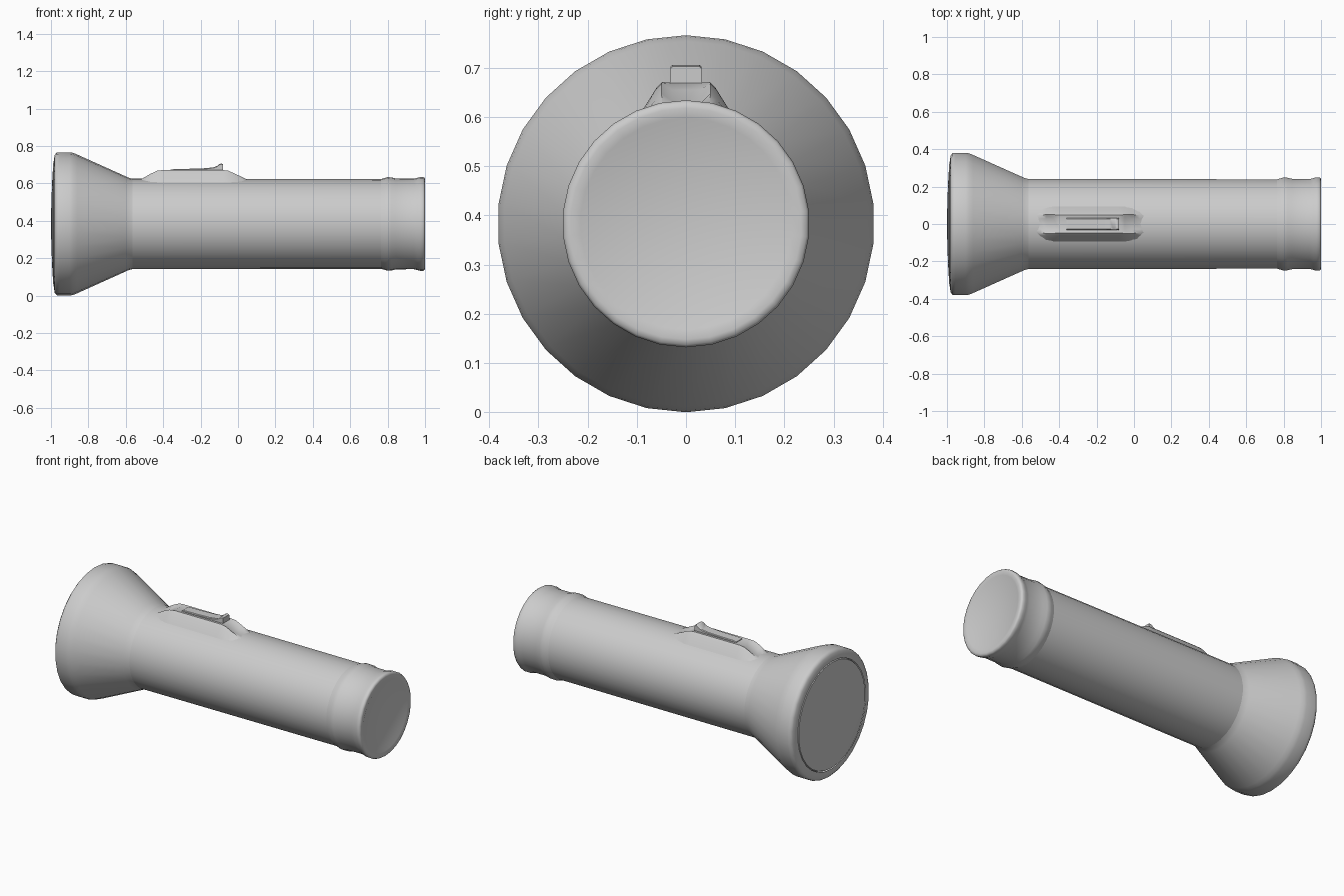
import bpy, bmesh, math

if "Cube" in bpy.data.objects:
    bpy.data.objects.remove(bpy.data.objects["Cube"])

AXIS_Z = 0.383
SIDES = 30


def finish(name, bm, angle=35):
    bmesh.ops.remove_doubles(bm, verts=bm.verts, dist=1e-5)
    bmesh.ops.recalc_face_normals(bm, faces=bm.faces)
    mesh = bpy.data.meshes.new(name)
    bm.to_mesh(mesh)
    bm.free()
    obj = bpy.data.objects.new(name, mesh)
    bpy.context.collection.objects.link(obj)
    bpy.context.view_layer.objects.active = obj
    bpy.ops.object.select_all(action='DESELECT')
    obj.select_set(True)
    bpy.ops.object.shade_smooth_by_angle(angle=math.radians(angle))
    return obj


def lathe(name, profile, angle=35):
    """Spin (x, radius) points around the torch axis."""
    bm = bmesh.new()
    rings = []
    for x, r in profile:
        ring = []
        for i in range(SIDES):
            a = 2 * math.pi * i / SIDES
            ring.append(bm.verts.new((x, r * math.sin(a), AXIS_Z - r * math.cos(a))))
        rings.append(ring)
    for a, b in zip(rings, rings[1:]):
        for i in range(SIDES):
            j = (i + 1) % SIDES
            bm.faces.new((a[i], a[j], b[j], b[i]))
    # a zero radius end collapses to a point
    bmesh.ops.remove_doubles(bm, verts=bm.verts, dist=1e-5)
    return finish(name, bm, angle)


def loft(name, sections, angle=35):
    """Bridge closed (y, z) outlines placed along x and cap both ends."""
    bm = bmesh.new()
    rings = [[bm.verts.new((x, y, z)) for y, z in pts] for x, pts in sections]
    n = len(rings[0])
    for a, b in zip(rings, rings[1:]):
        for i in range(n):
            j = (i + 1) % n
            bm.faces.new((a[i], a[j], b[j], b[i]))
    bm.faces.new(rings[0])
    bm.faces.new(rings[-1])
    return finish(name, bm, angle)


# flared head with rounded front rim
lathe("head", [(-0.986, 0.328), (-0.984, 0.345), (-0.980, 0.368), (-0.970, 0.381),
               (-0.955, 0.383), (-0.90, 0.383), (-0.882, 0.380), (-0.86, 0.371),
               (-0.60, 0.254), (-0.585, 0.247), (-0.565, 0.242)], 50)

# shallow domed lens
lathe("lens", [(-0.975, 0.328), (-0.988, 0.322), (-0.994, 0.22), (-0.998, 0.11), (-1.0, 0)])

# straight tube
lathe("body_tube", [(-0.565, 0.242), (0.2, 0.241), (0.765, 0.240)])

# tail cap with two raised rings and a slightly dished end
lathe("tail_cap", [(0.765, 0.240), (0.785, 0.246), (0.80, 0.250), (0.82, 0.249),
                   (0.845, 0.243), (0.94, 0.242), (0.96, 0.247), (0.975, 0.251),
                   (0.99, 0.251), (0.998, 0.246), (1.0, 0.235), (0.998, 0.215),
                   (0.988, 0.19), (0.986, 0)], 50)


# switch base: raised housing with a thumb scoop at each end
def base_section(x, bottom, top, z_top, z_mid):
    right = [(bottom, 0.595), (top + 0.012, z_top - 0.012), (top, z_top),
             (0.028, z_mid)]
    return x, right + [(-y, z) for y, z in reversed(right)]


loft("switch_base", [base_section(*s) for s in (
    (-0.53, 0.085, 0.045, 0.615, 0.615),
    (-0.50, 0.090, 0.048, 0.632, 0.626),
    (-0.47, 0.095, 0.050, 0.650, 0.632),
    (-0.43, 0.100, 0.050, 0.668, 0.655),
    (-0.40, 0.100, 0.048, 0.671, 0.669),
    (-0.08, 0.100, 0.048, 0.671, 0.669),
    (-0.05, 0.100, 0.050, 0.667, 0.655),
    (-0.01, 0.095, 0.050, 0.648, 0.632),
    (0.03, 0.090, 0.048, 0.630, 0.626),
    (0.06, 0.085, 0.045, 0.615, 0.615))], 50)


# sliding button with an upturned rear lip
def button_section(x, z):
    return x, [(0.031, 0.655), (0.031, z - 0.004), (0.027, z),
               (-0.027, z), (-0.031, z - 0.004), (-0.031, 0.655)]


loft("switch_button", [button_section(*s) for s in (
    (-0.36, 0.673), (-0.34, 0.677), (-0.25, 0.678), (-0.17, 0.681), (-0.13, 0.686),
    (-0.11, 0.694), (-0.10, 0.703), (-0.09, 0.706), (-0.08, 0.702))], 40)
